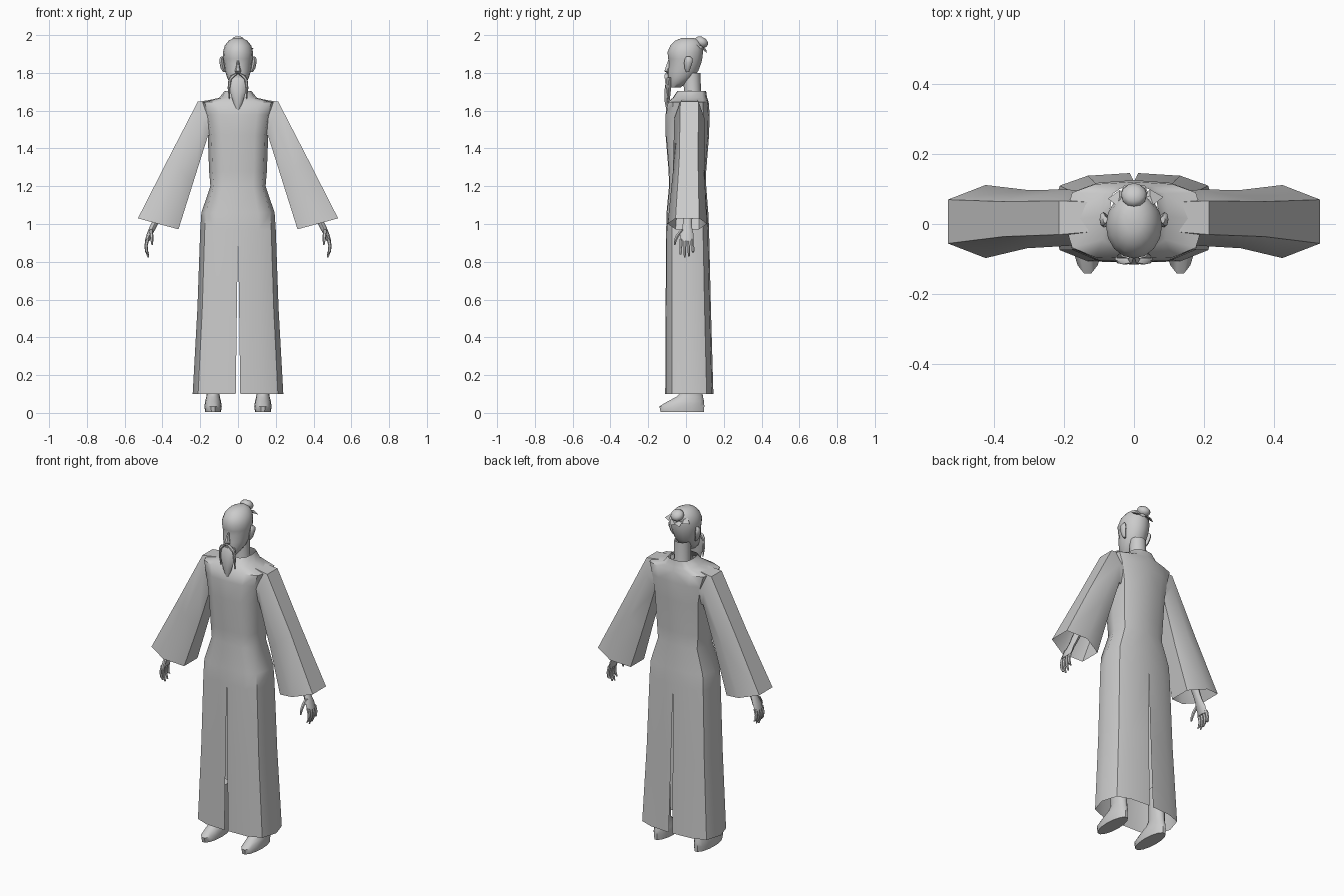
import bpy, bmesh, math
from mathutils import Vector


def loft(name, rings, closed=True, caps=(True, True), mirror=False, angle=50):
    """Skin a list of point rings into one smooth-shaded object."""
    bm = bmesh.new()
    vs = [[bm.verts.new(p) for p in r] for r in rings]
    n = len(rings[0])
    for a, b in zip(vs, vs[1:]):
        for i in range(n if closed else n - 1):
            j = (i + 1) % n
            bm.faces.new((a[i], a[j], b[j], b[i]))
    if caps[0]:
        bm.faces.new(vs[0])
    if caps[1]:
        bm.faces.new(vs[-1])
    return finish(name, bm, mirror, angle)


def finish(name, bm, mirror=False, angle=50):
    bmesh.ops.recalc_face_normals(bm, faces=bm.faces)
    me = bpy.data.meshes.new(name)
    bm.to_mesh(me)
    bm.free()
    ob = bpy.data.objects.new(name, me)
    bpy.context.collection.objects.link(ob)
    bpy.ops.object.select_all(action='DESELECT')
    ob.select_set(True)
    bpy.context.view_layer.objects.active = ob
    bpy.ops.object.shade_smooth_by_angle(angle=math.radians(angle))
    if mirror:
        ob.modifiers.new("mirror", 'MIRROR')
    return ob


def ring(cx, cy, z, rx, ry, n=8):
    return [(cx + rx * math.cos(2 * math.pi * i / n),
             cy + ry * math.sin(2 * math.pi * i / n), z) for i in range(n)]


def stack(name, specs, n=8, **kw):
    return loft(name, [ring(*s, n=n) for s in specs], **kw)


# robe body: half section mirrored, slit front and back below the hips
robe = [(.10, .24, -.11, .145, .012), (.55, .215, -.108, .132, .006),
        (.97, .2, -.105, .122, 0), (1.06, .194, -.103, .118, 0),
        (1.20, .146, -.09, .107, 0), (1.28, .153, -.092, .107, 0),
        (1.47, .16, -.108, .122, 0), (1.58, .18, -.108, .125, 0),
        (1.645, .2, -.098, .12, 0), (1.668, .1, -.07, .112, 0),
        (1.705, .07, -.045, .106, 0)]
half = [(0, -1), (.55, -.97), (.88, -.72), (1, 0), (.88, .72), (.55, .94), (0, 1)]
rings = []
for z, w, yf, yb, gap in robe:
    c, h = (yf + yb) / 2, (yb - yf) / 2
    rings.append([(max(gap, u * w), c + v * h, z) for u, v in half])
loft("robe", rings, closed=False, caps=(False, False), mirror=True)

# wide sleeves: hexagonal rings from shoulder to open cuff
rings = []
for ox, oz, ix, iz, yc, h in [(.12, 1.66, .1, 1.45, .02, .07),
                              (.213, 1.648, .158, 1.47, .018, .08),
                              (.372, 1.34, .237, 1.22, .014, .083),
                              (.53, 1.03, .315, .972, .007, .104)]:
    o, i = Vector((ox, yc, oz)), Vector((ix, yc, iz))
    m, y = (o + i) / 2, Vector((0, h, 0))
    rings.append([o - y * .6, m - y, i - y * .6, i + y * .6, m + y, o + y * .6])
loft("sleeve", rings, caps=(True, False), mirror=True)

# shoes with ankles running up under the robe
stack("shoe", [(.132, -.02, .005, .042, .118), (.132, -.022, .035, .046, .122),
               (.132, 0, .062, .042, .098), (.132, .02, .085, .036, .072),
               (.132, .03, .11, .034, .058), (.132, .03, .3, .04, .05)],
      n=14, mirror=True)

# forearm and palm, fingers, thumb
stack("forearm_and_palm", [(.36, .012, 1.18, .03, .032), (.437, .008, 1.01, .019, .024),
                           (.452, .006, .98, .018, .026), (.468, .004, .945, .016, .036),
                           (.481, .004, .91, .012, .036)], mirror=True)
for k, (y, tip) in enumerate([(-.026, .838), (-.006, .822), (.014, .828), (.034, .85)]):
    stack(f"finger_{k + 1}", [(.479, y, .92, .01, .01), (.487, y * 1.05, .885, .009, .009),
                              (.484, y * 1.1, .855, .008, .008), (.474, y * 1.1, tip, .004, .005)],
          n=6, mirror=True)
stack("thumb", [(.462, -.02, .97, .01, .012), (.458, -.044, .94, .01, .011),
                (.456, -.056, .915, .008, .009), (.454, -.06, .89, .004, .005)],
      n=6, mirror=True)

# head and neck
head = [(1.722, .022, -.085, -.03), (1.745, .042, -.092, 0), (1.775, .058, -.094, .04),
        (1.81, .068, -.096, .065), (1.85, .074, -.09, .08), (1.875, .078, -.094, .086),
        (1.91, .08, -.098, .09), (1.945, .07, -.083, .088), (1.97, .05, -.058, .075),
        (1.984, .025, -.025, .045)]
stack("head", [(0, (f + b) / 2, z, w, (b - f) / 2) for z, w, f, b in head], n=16)
stack("neck", [(0, .035, 1.62, .06, .055), (0, .035, 1.69, .046, .045),
               (0, .03, 1.80, .046, .046)], n=12, caps=(False, False))

# nose and ears
stack("nose", [(0, -.092, 1.797, .012, .008), (0, -.1, 1.81, .017, .017),
               (0, -.094, 1.84, .008, .012), (0, -.088, 1.87, .005, .006)], n=6)
stack("ear", [(.072, .008, 1.805, .008, .008), (.08, .008, 1.825, .012, .016),
              (.086, .012, 1.855, .012, .022), (.088, .014, 1.875, .01, .02),
              (.082, .012, 1.888, .006, .01)], mirror=True)

# beard and drooping moustache
stack("beard", [(0, -.085, 1.775, .04, .014), (0, -.092, 1.755, .05, .016),
                (0, -.098, 1.70, .042, .018), (0, -.1, 1.65, .027, .014),
                (0, -.098, 1.595, .004, .005)], n=10)
stack("moustache", [(.006, -.103, 1.797, .008, .008), (.026, -.106, 1.785, .014, .01),
                    (.042, -.104, 1.765, .009, .009), (.048, -.1, 1.72, .007, .008),
                    (.046, -.094, 1.662, .002, .003)], n=6, mirror=True)

# hair bun
axis = Vector((0, .5, .85)).normalized()
side = Vector((1, 0, 0))
up = axis.cross(side)
base = Vector((0, .066, 1.937))
prof = [(0, .022), (.012, .026), (.02, .035), (.035, .037), (.048, .03), (.056, .013)]
loft("hair_bun", [[base + axis * d + (side * math.cos(t) + up * math.sin(t)) * r
                   for t in (2 * math.pi * i / 12 for i in range(12))] for d, r in prof])

# cloth tie: pointed folded petals around the bun
bm = bmesh.new()
for deg, length, droop in [(10, .085, -.004), (60, .062, -.004), (120, .058, 0),
                           (172, .075, -.006), (225, .07, -.012), (270, .06, -.018),
                           (318, .078, -.01)]:
    t = math.radians(deg)
    out = side * math.cos(t) + up * math.sin(t)
    tan = axis.cross(out)
    pts = [base + out * .012, base + out * length * .6 + tan * .026 + axis * .006,
           base + out * length + axis * droop,
           base + out * length * .6 - tan * .026 + axis * .006,
           base + out * length * .55 + axis * .014]
    v = [bm.verts.new(p) for p in pts]
    for a, b in ((0, 1), (1, 2), (2, 3), (3, 0)):
        bm.faces.new((v[a], v[b], v[4]))
    bm.faces.new(v[:4])
finish("hair_tie", bm, angle=20)
